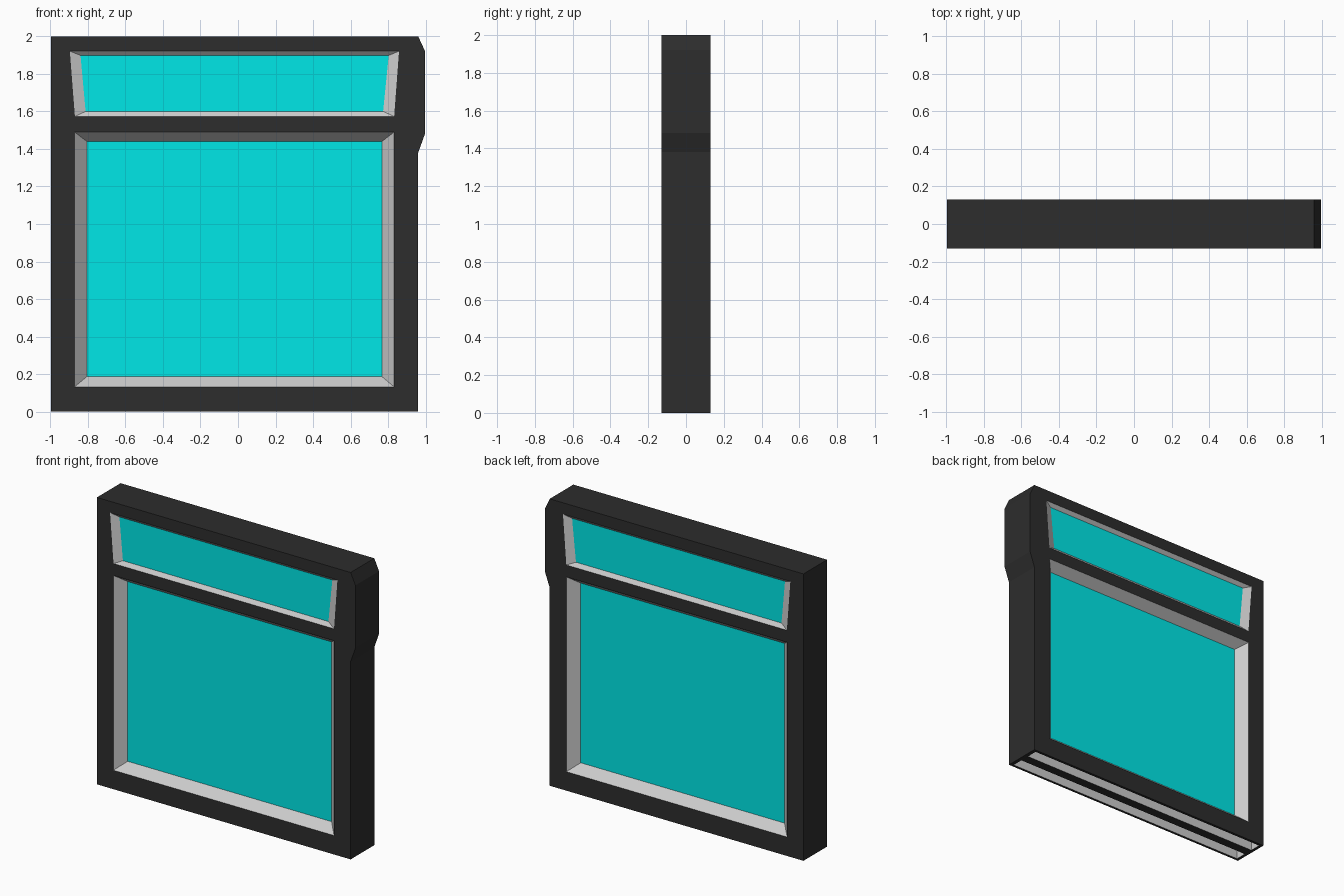
import bpy, bmesh
from mathutils import Vector

if "Cube" in bpy.data.objects:
    bpy.data.objects.remove(bpy.data.objects["Cube"])

D = 0.13      # half depth of the frame


def material(name, rgba):
    m = bpy.data.materials.new(name)
    m.diffuse_color = rgba
    m.use_nodes = True
    m.node_tree.nodes["Principled BSDF"].inputs["Base Color"].default_value = m.diffuse_color
    return m


dark = material("dark_frame", (0.026, 0.026, 0.026, 1))
cyan = material("cyan_glass", (0.0, 0.8, 0.8, 0.8))


def finish(bm, name, ref, inward, mat=None):
    """Weld, orient every face towards / away from a reference point, and link."""
    bmesh.ops.remove_doubles(bm, verts=bm.verts, dist=1e-5)
    bm.normal_update()
    for f in bm.faces:
        towards = f.normal.dot(Vector(ref) - f.calc_center_median()) > 0
        if towards != inward:
            f.normal_flip()
    me = bpy.data.meshes.new(name)
    bm.to_mesh(me)
    bm.free()
    if mat:
        me.materials.append(mat)
    ob = bpy.data.objects.new(name, me)
    bpy.context.collection.objects.link(ob)
    return ob


def at_y(profile, y):
    return [(x, y, z) for x, z in profile]


def fill(bm, loops, normal):
    """Flat face from an outline and its holes."""
    edges = []
    for loop in loops:
        vs = [bm.verts.new(p) for p in loop]
        edges += [bm.edges.new((vs[i - 1], vs[i])) for i in range(len(vs))]
    bmesh.ops.triangle_fill(bm, edges=edges, use_beauty=True, normal=normal)


def bridge(bm, a, b, skip=()):
    """Quads between two matching loops."""
    for i in range(len(a)):
        if i not in skip:
            j = (i + 1) % len(a)
            bm.faces.new([bm.verts.new(p) for p in (a[i], a[j], b[j], b[i])])


def rect(x0, x1, y0, y1, z):
    return [(x0, y0, z), (x1, y0, z), (x1, y1, z), (x0, y1, z)]


# Profiles in x, z: outline first edge is the bottom
outline = [(-0.997, 0), (0.96, 0), (0.96, 1.38), (0.997, 1.483),
           (0.997, 1.92), (0.96, 2), (-0.997, 2)]
# Opening, pane and half depth of the glass (upper pane sits nearer the surface)
windows = {
    "lower": ([(-0.871, 0.132), (0.832, 0.132), (0.832, 1.49), (-0.871, 1.49)],
              [(-0.805, 0.187), (0.767, 0.187), (0.767, 1.44), (-0.805, 1.44)], 0.065),
    "upper": ([(-0.869, 1.573), (0.832, 1.573), (0.858, 1.921), (-0.896, 1.921)],
              [(-0.812, 1.6), (0.773, 1.6), (0.803, 1.898), (-0.839, 1.898)], 0.108),
}
slots = [(-0.112, -0.033), (0.033, 0.112)]
SX0, SX1, SZ = -0.975, 0.935, 0.07

# Dark frame with window openings and two slots underneath
bm = bmesh.new()
for s in (-1, 1):
    fill(bm, [at_y(outline, s * D)] + [at_y(w[0], s * D) for w in windows.values()],
         (0, s, 0))
bridge(bm, at_y(outline, -D), at_y(outline, D), skip=(0,))
fill(bm, [rect(-0.997, 0.96, -D, D, 0)] + [rect(SX0, SX1, a, b, 0) for a, b in slots],
     (0, 0, -1))
finish(bm, "window_frame", (0, 0, 1), False, dark)

# Grey sloped reveals on both sides, and the glass panes
for name, (opening, pane, g) in windows.items():
    cz = (pane[0][1] + pane[2][1]) / 2
    for s, side in ((-1, "front"), (1, "back")):
        bm = bmesh.new()
        bridge(bm, at_y(opening, s * D), at_y(pane, s * g))
        finish(bm, f"{name}_reveal_{side}", (0, s * D, cz), True)
    bm = bmesh.new()
    front, back = at_y(pane, -g), at_y(pane, g)
    bridge(bm, front, back)
    for loop in (front, back):
        bm.faces.new([bm.verts.new(p) for p in loop])
    finish(bm, f"{name}_glass", (0, 0, cz), False, cyan)

# Grey slot linings in the underside
for i, (a, b) in enumerate(slots):
    bm = bmesh.new()
    top = rect(SX0, SX1, a, b, SZ)
    bridge(bm, rect(SX0, SX1, a, b, 0), top)
    bm.faces.new([bm.verts.new(p) for p in top])
    finish(bm, f"bottom_slot_{i + 1}", (0, (a + b) / 2, SZ / 2), True)
